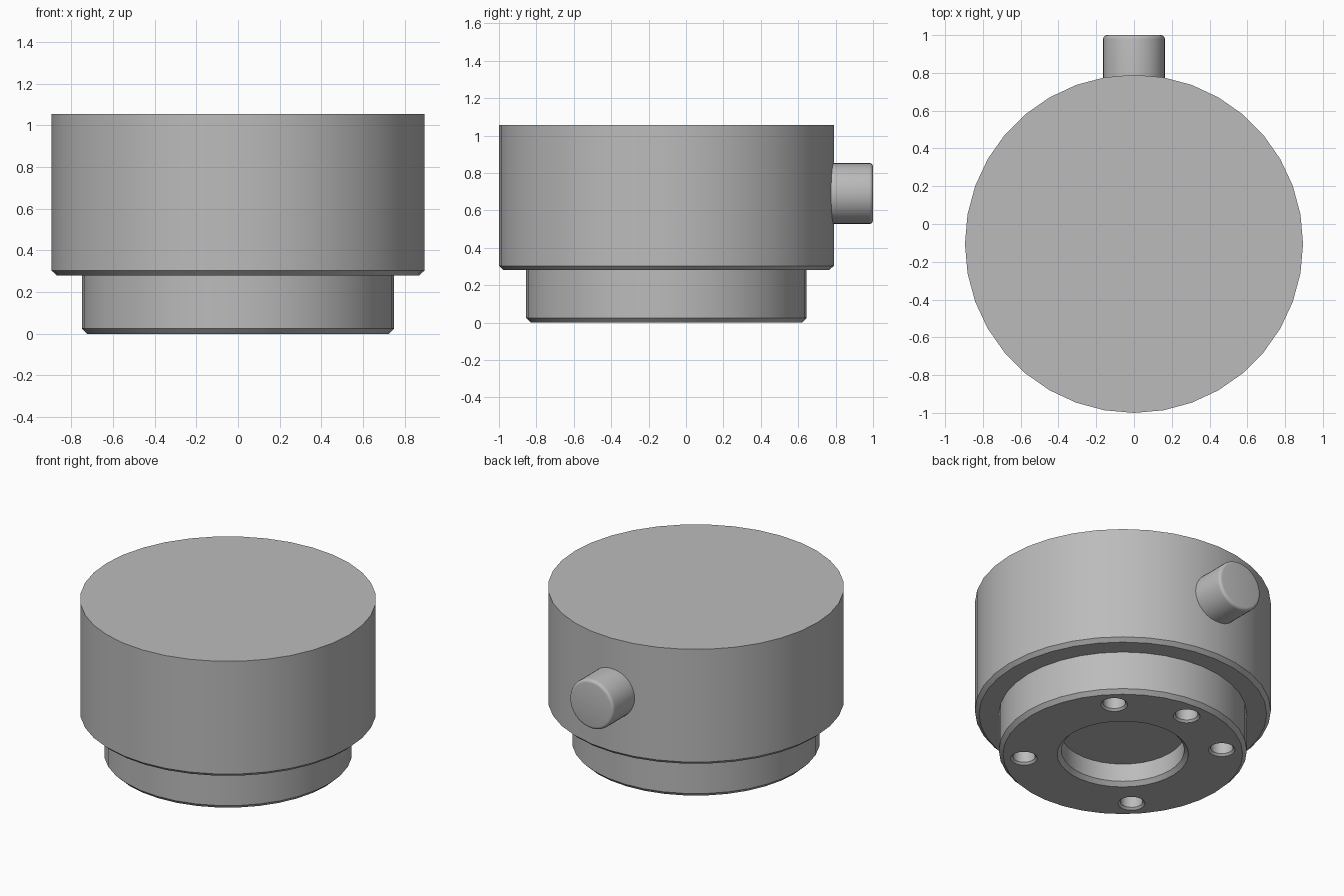
import bpy
import bmesh
from math import cos, sin, pi, radians
from mathutils import Matrix, Vector

AXIS_Y = -0.105   # centre line of the round body
SIDES = 36

cube = bpy.data.objects.get("Cube")
if cube:
    bpy.data.objects.remove(cube, do_unlink=True)

grey = bpy.data.materials.new("plain grey")
grey.use_nodes = True
colour = (0.5, 0.5, 0.5, 1.0)
grey.diffuse_color = colour
grey.node_tree.nodes["Principled BSDF"].inputs["Base Color"].default_value = colour


def lathe(name, profile, matrix):
    """Turn (radius, height) points around z and cap both ends."""
    bm = bmesh.new()
    rings = []
    for r, z in profile:
        angles = [2 * pi * i / SIDES for i in range(SIDES)]
        rings.append([bm.verts.new((r * cos(a), r * sin(a), z)) for a in angles])
    for low, high in zip(rings, rings[1:]):
        for i in range(SIDES):
            j = (i + 1) % SIDES
            bm.faces.new((low[i], low[j], high[j], high[i]))
    bm.faces.new(rings[0])
    bm.faces.new(rings[-1])
    bmesh.ops.transform(bm, matrix=matrix, verts=bm.verts)
    bmesh.ops.recalc_face_normals(bm, faces=bm.faces)
    mesh = bpy.data.meshes.new(name)
    bm.to_mesh(mesh)
    bm.free()
    mesh.materials.append(grey)
    obj = bpy.data.objects.new(name, mesh)
    bpy.context.collection.objects.link(obj)
    return obj


def activate(obj):
    bpy.ops.object.select_all(action='DESELECT')
    obj.select_set(True)
    bpy.context.view_layer.objects.active = obj


def smooth(obj, degrees):
    activate(obj)
    bpy.ops.object.shade_smooth_by_angle(angle=radians(degrees))


# Stepped body: round recess below, chamfered foot, wide drum above
centre = Matrix.Translation((0, AXIS_Y, 0))
body = lathe("body", [
    (0.372, 0.145), (0.372, 0.025), (0.397, 0),
    (0.725, 0), (0.75, 0.025), (0.75, 0.28),
    (0.87, 0.28), (0.895, 0.303), (0.895, 1.055)], centre)

# Five countersunk bolt holes in the underside
for degrees in (45, 90, 135, 225, 315):
    a = radians(degrees)
    spot = centre @ Matrix.Translation((0.6 * cos(a), 0.6 * sin(a), 0))
    cutter = lathe("hole_cutter", [
        (0.094, -0.013), (0.068, 0.013), (0.068, 0.145)], spot)
    cutter.hide_render = True
    cut = body.modifiers.new("bolt hole", 'BOOLEAN')
    cut.operation = 'DIFFERENCE'
    cut.solver = 'EXACT'
    cut.object = cutter
    activate(body)
    bpy.ops.object.modifier_apply(modifier=cut.name)
    bpy.data.objects.remove(cutter, do_unlink=True)
smooth(body, 30)

# Round side knob with a softened rim, pointing to the back
fillet = 0.02
rim = [(0.143 + fillet * cos(t * pi / 8), 0.98 + fillet * sin(t * pi / 8))
       for t in range(5)]
turn = Matrix.Translation((0, 0, 0.69)) @ Matrix.Rotation(-pi / 2, 4, Vector((1, 0, 0)))
knob = lathe("side_knob", [(0.163, 0.7)] + rim, turn)
smooth(knob, 30)
